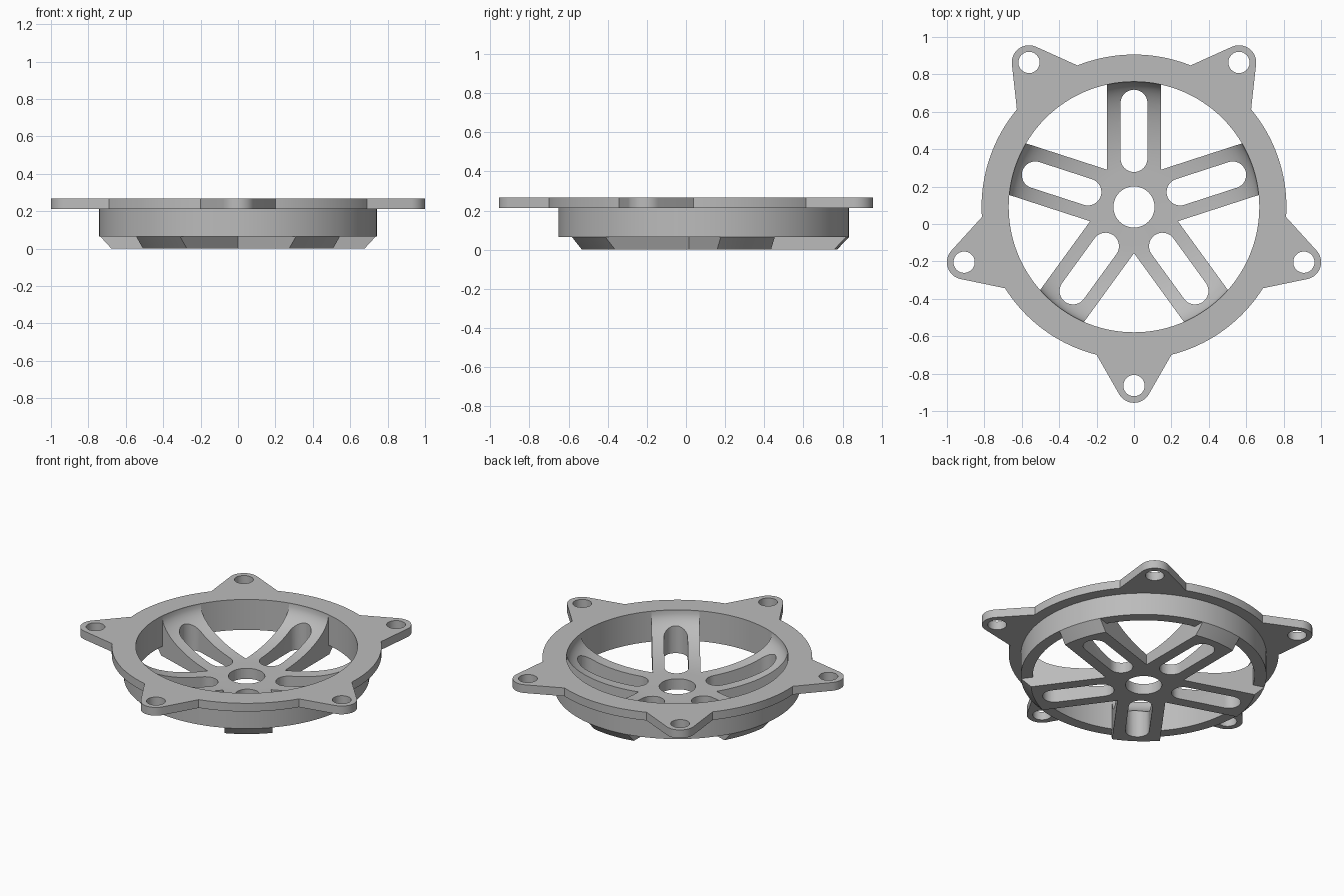
import bpy, bmesh
from math import sin, cos, pi, radians, atan2, acos, hypot
from mathutils import Matrix

CY = 0.091                      # ring centre on y
R_IN, R_DRUM, R_OUT = 0.67, 0.742, 0.815
Z_DRUM, Z_FLANGE, Z_TOP = 0.065, 0.213, 0.268
COUNT = 5
STEP = 2 * pi / COUNT

cube = bpy.data.objects.get("Cube")
if cube:
    bpy.data.objects.remove(cube, do_unlink=True)

grey = bpy.data.materials.new("plain_grey")
grey.use_nodes = True
colour = (0.5, 0.5, 0.5, 1)
grey.diffuse_color = colour
grey.node_tree.nodes["Principled BSDF"].inputs["Base Color"].default_value = colour


def arc(cx, cy, r, a0, a1, n):
    return [(cx + r * cos(a0 + (a1 - a0) * i / n), cy + r * sin(a0 + (a1 - a0) * i / n))
            for i in range(n + 1)]


def circle(cx, cy, r, n=48):
    return arc(cx, cy, r, 0, 2 * pi, n)[:-1]


def turn(points, a):
    return [(x * cos(a) - y * sin(a), x * sin(a) + y * cos(a)) for x, y in points]


def finish(name, bm):
    bmesh.ops.remove_doubles(bm, verts=bm.verts, dist=1e-5)
    bmesh.ops.recalc_face_normals(bm, faces=bm.faces)
    mesh = bpy.data.meshes.new(name)
    bm.to_mesh(mesh)
    bm.free()
    mesh.materials.append(grey)
    obj = bpy.data.objects.new(name, mesh)
    bpy.context.collection.objects.link(obj)
    obj.location.y = CY
    return obj


def plate(name, loops, z0, z1):
    """Extrude an outline with holes."""
    curve = bpy.data.curves.new(name + "_outline", "CURVE")
    curve.dimensions = "2D"
    curve.fill_mode = "BOTH"
    curve.extrude = (z1 - z0) / 2
    for loop in loops:
        spline = curve.splines.new("POLY")
        spline.points.add(len(loop) - 1)
        for point, (x, y) in zip(spline.points, loop):
            point.co = (x, y, 0, 1)
        spline.use_cyclic_u = True
    helper = bpy.data.objects.new(name + "_outline", curve)
    bm = bmesh.new()
    bm.from_mesh(helper.to_mesh())
    helper.to_mesh_clear()
    bpy.data.objects.remove(helper)
    bpy.data.curves.remove(curve)
    bmesh.ops.translate(bm, verts=bm.verts, vec=(0, 0, (z0 + z1) / 2))
    return finish(name, bm)


def lathe(name, profile, steps=120):
    """Revolve a closed (radius, z) profile about the vertical axis."""
    bm = bmesh.new()
    verts = [bm.verts.new((r, 0, z)) for r, z in profile]
    edges = [bm.edges.new((verts[i - 1], verts[i])) for i in range(len(verts))
             if verts[i - 1].co.x + verts[i].co.x > 0]
    bmesh.ops.spin(bm, geom=verts + edges, cent=(0, 0, 0), axis=(0, 0, 1),
                   angle=2 * pi, steps=steps, use_merge=False)
    bmesh.ops.remove_doubles(bm, verts=bm.verts, dist=1e-5)
    return finish(name, bm)


# Flange with pointed mounting tabs
TAB_R, TIP, HALF_BASE = 0.955, 0.092, 0.2
base = atan2(HALF_BASE, (R_OUT ** 2 - HALF_BASE ** 2) ** 0.5)
dx, dy = R_OUT * cos(base) - TAB_R, HALF_BASE
tangent = atan2(dy, dx) - acos(TIP / hypot(dx, dy))
outline, holes = [], [circle(0, 0, R_IN, 120)]
for k in range(COUNT):
    a = -pi / 2 + k * STEP
    section = arc(TAB_R, 0, TIP, -tangent, tangent, 16)
    section += arc(0, 0, R_OUT, base, STEP - base, 20)
    outline += turn(section, a)
    holes.append(turn(circle(TAB_R, 0, 0.057, 32), a))
flange = plate("mounting_flange", [outline] + holes, Z_FLANGE, Z_TOP)

# Drum wall below the flange
drum = lathe("drum_wall", [(R_IN, Z_DRUM), (R_DRUM, Z_DRUM),
                           (R_DRUM, Z_FLANGE), (R_IN, Z_FLANGE)])

# Bowl with a chamfered foot, trimmed down to slotted spokes
FLOOR, FLAT = 0.07, 0.2
rise = [(FLAT + (R_IN - FLAT) * cos(t), Z_TOP - 0.006 - (Z_TOP - 0.006 - FLOOR) * sin(t))
        for t in [i * pi / 32 for i in range(17)]]
spokes = lathe("spokes", [(0, 0), (0.68, 0), (R_DRUM, Z_DRUM), (R_IN, Z_DRUM)]
               + rise + [(0, FLOOR)])

HALF, SLOT = 0.145, 0.072
star, slots = [], [circle(0, 0, 0.11)]
for k in range(COUNT):
    a = pi / 2 + k * STEP
    crotch = HALF / sin(STEP / 2) * cos(STEP / 2)
    star += turn([(0.85, -HALF), (0.85, HALF), (crotch, HALF)], a)
    slots.append(turn(arc(0.555, 0, SLOT, -pi / 2, pi / 2, 16)
                      + arc(0.259, 0, SLOT, pi / 2, 3 * pi / 2, 16), a))
cutter = plate("spoke_trim", [star] + slots, -0.1, 0.4)
cutter.hide_render = True

trim = spokes.modifiers.new("trim", "BOOLEAN")
trim.operation = "INTERSECT"
trim.solver = "EXACT"
trim.object = cutter
bpy.context.view_layer.update()
result = bpy.data.meshes.new_from_object(
    spokes.evaluated_get(bpy.context.evaluated_depsgraph_get()))
spokes.modifiers.clear()
spokes.data = result
bpy.data.objects.remove(cutter, do_unlink=True)

# Smooth curved walls, crisp corners
bpy.ops.object.select_all(action="DESELECT")
for obj in (flange, drum, spokes):
    obj.select_set(True)
bpy.context.view_layer.objects.active = flange
bpy.ops.object.shade_smooth_by_angle(angle=radians(25))
